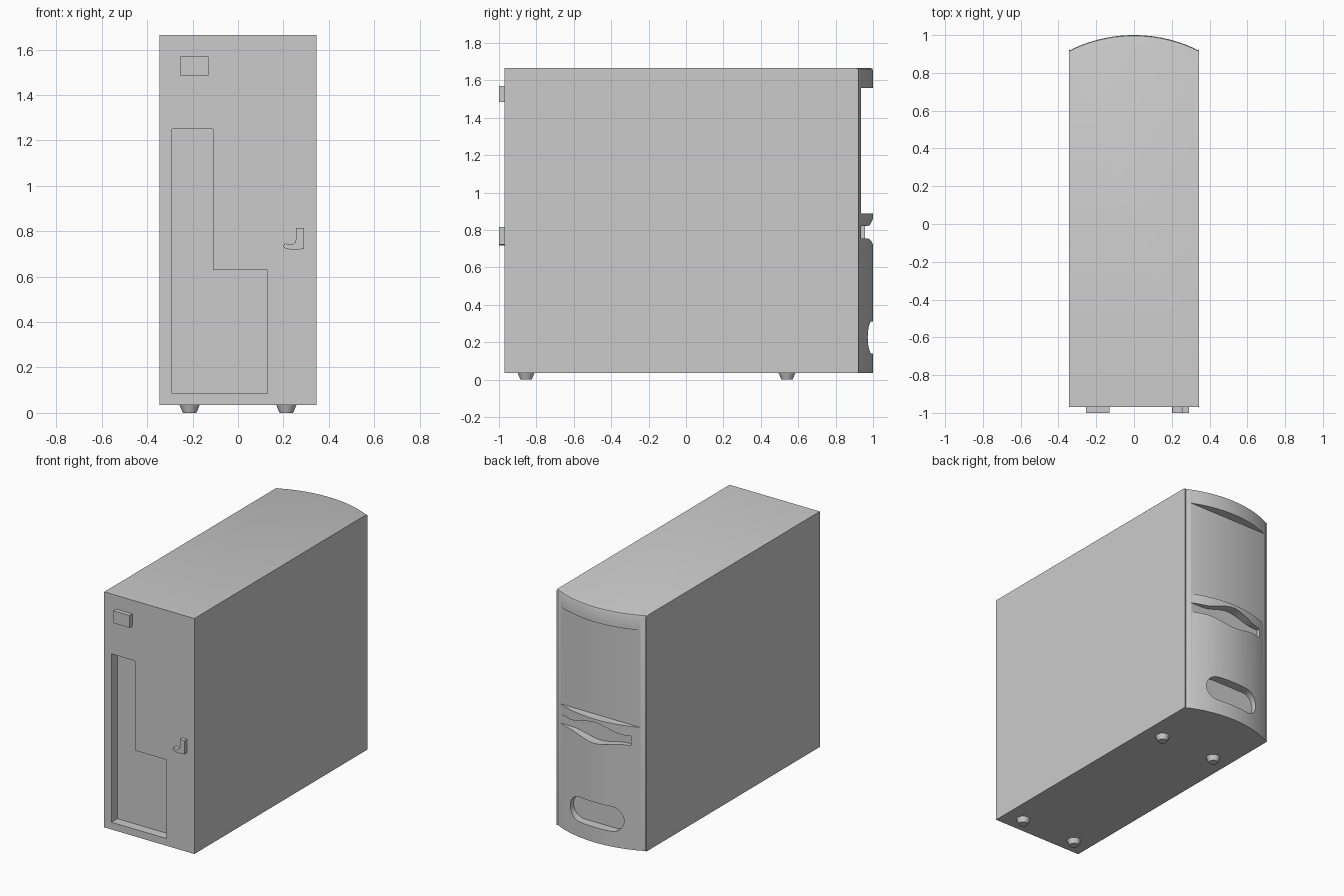
import bpy, bmesh
from math import sin, cos, pi, sqrt

if "Cube" in bpy.data.objects:
    bpy.data.objects.remove(bpy.data.objects["Cube"])


def make_object(name, rings):
    """Loft closed rings of points and cap both ends."""
    bm = bmesh.new()
    loops = [[bm.verts.new(p) for p in ring] for ring in rings]
    n = len(loops[0])
    for a, b in zip(loops, loops[1:]):
        for i in range(n):
            j = (i + 1) % n
            bm.faces.new((a[i], a[j], b[j], b[i]))
    bm.faces.new(loops[0])
    bm.faces.new(loops[-1])
    bmesh.ops.recalc_face_normals(bm, faces=bm.faces)
    mesh = bpy.data.meshes.new(name)
    bm.to_mesh(mesh)
    bm.free()
    obj = bpy.data.objects.new(name, mesh)
    bpy.context.collection.objects.link(obj)
    return obj


def prism(name, profile, y0, y1):
    """Extrude an x-z profile along y."""
    return make_object(name, [[(x, y, z) for x, z in profile] for y in (y0, y1)])


def rect(x0, x1, z0, z1):
    return [(x0, z0), (x1, z0), (x1, z1), (x0, z1)]


def smooth(obj):
    bpy.ops.object.select_all(action='DESELECT')
    obj.select_set(True)
    bpy.context.view_layer.objects.active = obj
    bpy.ops.object.shade_smooth_by_angle(angle=0.5)


def cut(target, cutter):
    bpy.context.view_layer.objects.active = target
    mod = target.modifiers.new("cut", 'BOOLEAN')
    mod.operation, mod.solver, mod.object = 'DIFFERENCE', 'EXACT', cutter
    bpy.ops.object.modifier_apply(modifier=mod.name)
    bpy.data.objects.remove(cutter)


# Case with bowed bezel: shallow edge groove, then a circular arc
R, HALF, N = 0.763, 0.322, 40
xs = [HALF - 2 * HALF * i / N for i in range(N + 1)]
arc = [(x, 1 - R + sqrt(R * R - x * x)) for x in xs]
groove = [(0.345, 0.923), (0.334, 0.921)]
bow = groove + arc + [(-x, y) for x, y in reversed(groove)]
back = [(-0.345, -0.97), (0.345, -0.97)]
case = make_object("tower_case", [
    [(x, y - d, z) for x, y in bow] + [(x, y, z) for x, y in back]
    for z, d in ((0.035, 0), (1.653, 0), (1.662, 0.004), (1.665, 0.012))])

# Flat drive panel recess
cut(case, prism("panel_cutter", rect(-0.4, 0.4, 0.888, 1.56), 0.936, 1.1))

# Wavy grip slot under the panel
ux = [0.312 - 0.562 * i / 28 for i in range(29)]
bump = [0.5 + 0.5 * cos(pi * min(1, abs(x) / 0.22)) for x in ux]
top = [(x, 0.82 + 0.045 * b) for x, b in zip(ux, bump)]
low = [(x, 0.755 - 0.035 * b) for x, b in zip(ux, bump)]
cut(case, prism("slot_cutter", top + low[::-1], 0.936, 1.1))

# Rounded lower opening
r, zc, off = 0.086, 0.226, 0.12
pill = [(s * (off + r * sin(pi * i / 16)), zc + s * r * cos(pi * i / 16))
        for s in (1, -1) for i in range(17)]
cut(case, prism("opening_cutter", pill, 0.935, 1.1))

# L-shaped connector recess in the opposite end
ell = [(-0.29, 0.085), (0.13, 0.085), (0.13, 0.63),
       (-0.11, 0.63), (-0.11, 1.25), (-0.29, 1.25)]
cut(case, prism("connector_cutter", ell, -1.1, -0.905))
smooth(case)

# Raised socket block and hooked lock tab
prism("socket_block", rect(-0.255, -0.13, 1.485, 1.57), -1.0, -0.968)
hook = [(0.255, 0.815), (0.29, 0.815), (0.29, 0.722), (0.245, 0.718),
        (0.215, 0.722), (0.203, 0.727), (0.2, 0.735), (0.203, 0.744),
        (0.21, 0.746), (0.225, 0.741), (0.243, 0.744), (0.253, 0.752),
        (0.255, 0.765)]
smooth(prism("lock_hook", hook, -1.0, -0.968))

# Four tapered feet
for x in (-0.213, 0.213):
    for y in (-0.855, 0.54):
        foot = make_object("foot", [
            [(x + rad * cos(2 * pi * i / 24), y + rad * sin(2 * pi * i / 24), z)
             for i in range(24)] for rad, z in ((0.03, 0), (0.045, 0.036))])
        smooth(foot)
